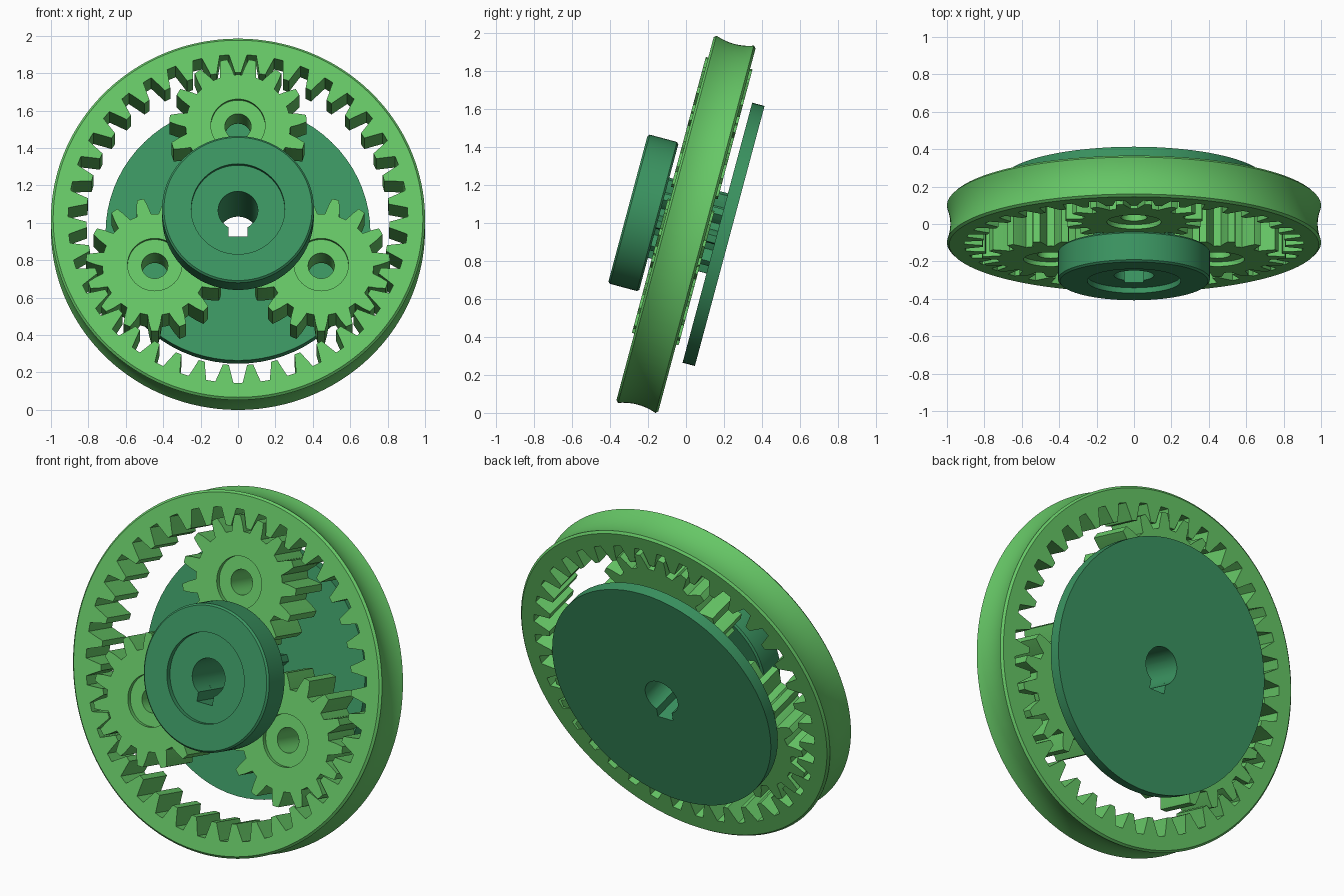
import bpy, bmesh, math
from mathutils import Matrix

cube = bpy.data.objects.get("Cube")
if cube:
    bpy.data.objects.remove(cube, do_unlink=True)


def material(name, color):
    m = bpy.data.materials.new(name)
    m.use_nodes = True
    m.diffuse_color = color
    m.node_tree.nodes["Principled BSDF"].inputs["Base Color"].default_value = color
    return m


light_green = material("light green", (0.133, 0.57, 0.133, 1))
dark_green = material("dark green", (0.043, 0.296, 0.119, 1))

TAU = 2 * math.pi
# Whole gear set leans back, its axis pointing forward and slightly up
TILT = Matrix.Translation((0, 0, 0.992)) @ Matrix.Rotation(math.radians(75), 4, "X")


def circle(r):
    return lambda a: r


class Teeth:
    """Radius of a toothed outline as a function of angle."""

    def __init__(self, count, tip, root, offset=0.0):
        self.pitch = TAU / count
        self.count, self.offset = count, offset
        mid = (tip + root) / 2
        self.flank = [(0, tip), (0.125, tip), (0.23, mid), (0.33, root), (0.5, root)]

    def angles(self):
        out = []
        for i in range(self.count):
            for f, _ in self.flank:
                out += [(i + self.offset + s * f) * self.pitch for s in (1, -1)]
        return out

    def __call__(self, a):
        f = (a / self.pitch - self.offset) % 1
        f = min(f, 1 - f)
        for (f0, r0), (f1, r1) in zip(self.flank, self.flank[1:]):
            if f <= f1 + 1e-6:
                return r0 + (r1 - r0) * (f - f0) / (f1 - f0)
        return self.flank[-1][1]


def even(n):
    return [TAU * i / n for i in range(n)]


# Bore with a square keyway pointing down
BORE, KEY_W, KEY_D = 0.106, 0.05, 0.145
KEY_ANGLES = [math.pi + s * a for s in (1, -1)
              for a in (math.atan2(KEY_W, KEY_D), math.asin(KEY_W / BORE))]


def keyed_bore(a):
    d = abs(a - math.pi)
    if d > math.pi / 4:
        return BORE
    return max(BORE, min(KEY_W / max(math.sin(d), 1e-6), KEY_D / math.cos(d)))


def skin(name, angles, loops, mat, place=Matrix()):
    """Closed shell through a cycle of (radius function, height) loops."""
    unique = []
    for a in sorted(x % TAU for x in angles):
        if not unique or a - unique[-1] > 1e-4:
            unique.append(a)
    if TAU - unique[-1] < 1e-4:
        unique.pop()
    bm = bmesh.new()
    rings = [[bm.verts.new((r(a) * math.sin(a), r(a) * math.cos(a), z)) for a in unique]
             for r, z in loops]
    n = len(unique)
    for k, lower in enumerate(rings):
        upper = rings[(k + 1) % len(rings)]
        for i in range(n):
            j = (i + 1) % n
            bm.faces.new((lower[i], lower[j], upper[j], upper[i]))
    bmesh.ops.recalc_face_normals(bm, faces=bm.faces[:])
    mesh = bpy.data.meshes.new(name)
    bm.to_mesh(mesh)
    bm.free()
    mesh.materials.append(mat)
    mesh.transform(TILT @ place)
    obj = bpy.data.objects.new(name, mesh)
    bpy.context.collection.objects.link(obj)
    bpy.ops.object.select_all(action="DESELECT")
    obj.select_set(True)
    bpy.context.view_layer.objects.active = obj
    bpy.ops.object.shade_smooth_by_angle(angle=math.radians(25))
    return obj


# Outer ring: internal teeth, bevelled rims and a shallow hollow around the outside
ring_teeth = Teeth(39, 0.81, 0.908)
H, BEVEL, HOLLOW = 0.114, 0.012, 0.018
rim = [(circle(1 - HOLLOW * (1 - t * t)), t * (H - BEVEL))
       for t in (i / 5 for i in range(-5, 6))]
skin("ring_gear", ring_teeth.angles(),
     [(ring_teeth, H), (ring_teeth, -H), (circle(1 - BEVEL), -H)]
     + rim + [(circle(1 - BEVEL), H)], light_green)

# Three planet gears with a recessed face and a round hole
planet_teeth = Teeth(15, 0.368, 0.28, 0.5)
P, SINK = 0.127, 0.025
half = [(planet_teeth, P), (circle(0.145), P),
        (circle(0.145), P - SINK), (circle(0.07), P - SINK)]
planet_loops = half + [(r, -z) for r, z in reversed(half)]
for k, side in enumerate(("top", "right", "left")):
    place = (Matrix.Rotation(-TAU * k / 3, 4, "Z")
             @ Matrix.Translation((0, 0.514, 0)))
    skin("planet_gear_" + ("top", "left", "right")[k], planet_teeth.angles(),
         planet_loops, light_green, place)

# Sun gear between hub and back plate
PLATE_FRONT, HUB_BACK = -0.171, 0.148
sun_teeth = Teeth(9, 0.222, 0.16, 0.5)
skin("sun_gear", sun_teeth.angles() + KEY_ANGLES + even(36),
     [(sun_teeth, HUB_BACK), (sun_teeth, PLATE_FRONT),
      (keyed_bore, PLATE_FRONT), (keyed_bore, HUB_BACK)], dark_green)

# Front hub with bevelled edges and a recessed face
HUB_R, HUB_FRONT, EDGE = 0.406, 0.316, 0.01
skin("hub", even(96) + KEY_ANGLES,
     [(keyed_bore, HUB_BACK), (circle(HUB_R - EDGE), HUB_BACK),
      (circle(HUB_R), HUB_BACK + EDGE), (circle(HUB_R), HUB_FRONT - EDGE),
      (circle(HUB_R - EDGE), HUB_FRONT), (circle(0.25), HUB_FRONT),
      (circle(0.25), HUB_FRONT - 0.03), (keyed_bore, HUB_FRONT - 0.03)], dark_green)

# Back plate
PLATE_BACK, PLATE_R = -0.238, 0.708
skin("back_plate", even(72) + KEY_ANGLES,
     [(keyed_bore, PLATE_FRONT), (circle(PLATE_R), PLATE_FRONT),
      (circle(PLATE_R), PLATE_BACK), (keyed_bore, PLATE_BACK)], dark_green)
